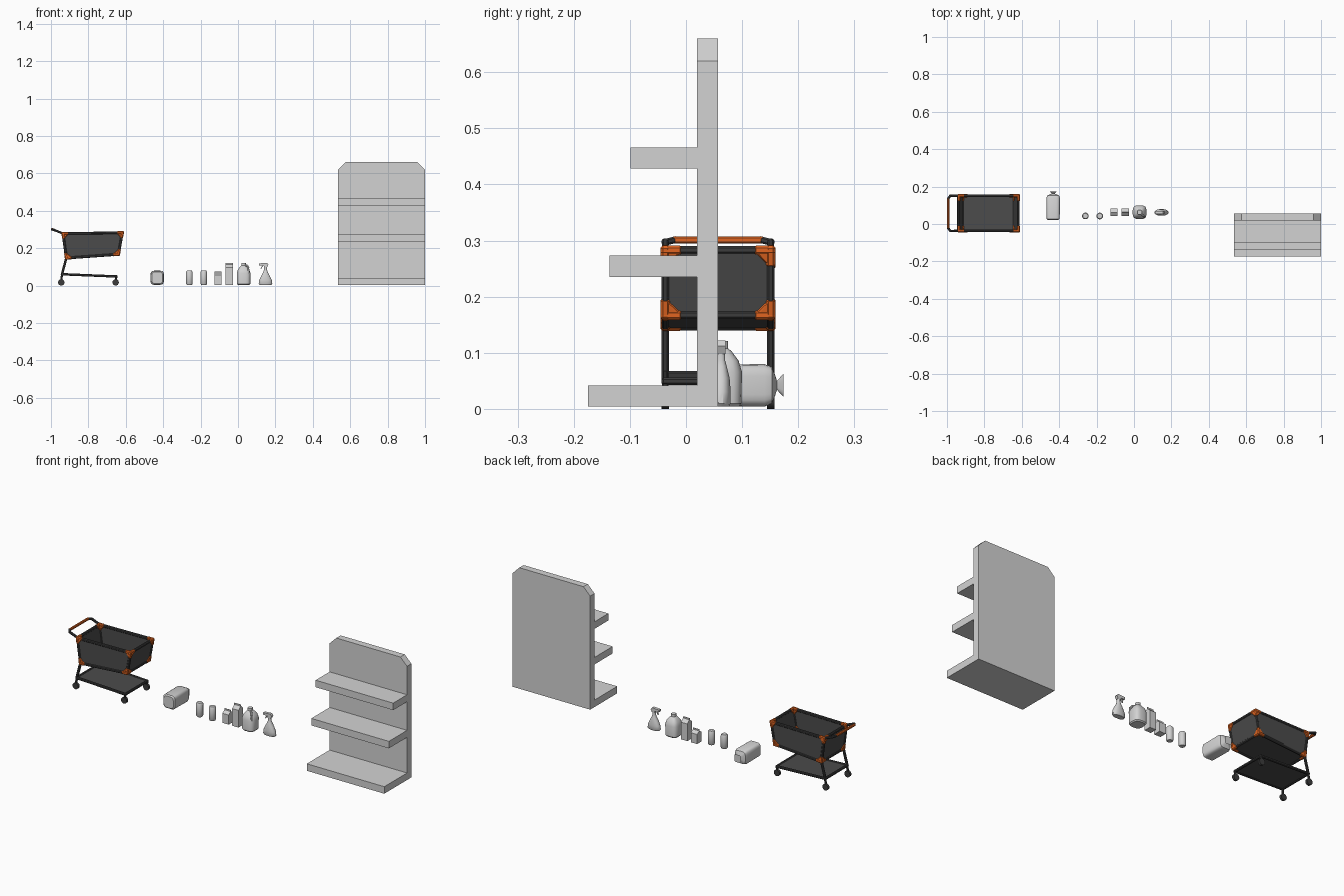
import bpy, bmesh, math
from mathutils import Vector, Matrix

if "Cube" in bpy.data.objects:
    bpy.data.objects.remove(bpy.data.objects["Cube"], do_unlink=True)


def material(name, r, g, b):
    m = bpy.data.materials.new(name)
    m.use_nodes = True
    m.diffuse_color = (r, g, b, 1)
    m.node_tree.nodes["Principled BSDF"].inputs["Base Color"].default_value = (r, g, b, 1)
    return m


GREY = material("light grey", 0.65, 0.65, 0.65)
FRAME = material("dark frame", 0.045, 0.045, 0.045)
PANEL = material("charcoal panel", 0.07, 0.07, 0.07)
ORANGE = material("orange", 0.75, 0.13, 0.015)


def finish(name, bm, mat, smooth=False):
    bmesh.ops.recalc_face_normals(bm, faces=bm.faces[:])
    mesh = bpy.data.meshes.new(name)
    bm.to_mesh(mesh)
    bm.free()
    mesh.materials.append(mat)
    ob = bpy.data.objects.new(name, mesh)
    bpy.context.collection.objects.link(ob)
    if smooth:
        bpy.ops.object.select_all(action='DESELECT')
        ob.select_set(True)
        bpy.context.view_layer.objects.active = ob
        bpy.ops.object.shade_smooth_by_angle(angle=math.radians(35))
    return ob


def prism(name, profile, axis, lo, hi, mat=GREY):
    """Extrude a 2D profile along x (profile in y, z) or y (profile in x, z)."""
    bm = bmesh.new()
    place = (lambda a, b, t: (t, a, b)) if axis == 'x' else (lambda a, b, t: (a, t, b))
    face = bm.faces.new([bm.verts.new(place(a, b, lo)) for a, b in profile])
    ext = bmesh.ops.extrude_face_region(bm, geom=[face])
    moved = [v for v in ext["geom"] if isinstance(v, bmesh.types.BMVert)]
    bmesh.ops.translate(bm, verts=moved, vec=place(0, 0, hi - lo))
    return finish(name, bm, mat)


def rect(a0, a1, b0, b1):
    return [(a0, b0), (a1, b0), (a1, b1), (a0, b1)]


def add_bar(bm, p, q, w, bevel=0.25):
    """Square bar with chamfered edges from p to q."""
    p, q = Vector(p), Vector(q)
    d = q - p
    side = Vector((0, 1, 0)) if abs(d.normalized().y) < 0.7 else Vector((1, 0, 0))
    z = d.normalized()
    x = side.cross(z).normalized()
    rot = Matrix((x, z.cross(x), z)).transposed().to_4x4()
    mat = Matrix.Translation((p + q) / 2) @ rot @ Matrix.Diagonal((w, w, d.length + w, 1))
    verts = bmesh.ops.create_cube(bm, size=1, matrix=mat)["verts"]
    edges = list({e for v in verts for e in v.link_edges})
    bmesh.ops.bevel(bm, geom=edges, offset=w * bevel, segments=1, affect='EDGES')


def bars(name, pairs, w, mat=FRAME):
    bm = bmesh.new()
    for p, q in pairs:
        add_bar(bm, p, q, w)
    return finish(name, bm, mat)


def panel(name, points):
    bm = bmesh.new()
    bm.faces.new([bm.verts.new(p) for p in points])
    ob = finish(name, bm, PANEL)
    mod = ob.modifiers.new("thickness", 'SOLIDIFY')
    mod.thickness, mod.offset = 0.006, 0


def loft(name, sections, centre, n=16, power=2, axis='z'):
    """Skin rounded sections (height, half width, half depth, side shift)."""
    bm = bmesh.new()
    rings = []
    for h, rx, ry, *shift in sections:
        ring = []
        for i in range(n):
            a = 2 * math.pi * (i + 0.5) / n
            c, s = math.cos(a), math.sin(a)
            u = rx * math.copysign(abs(c) ** (2 / power), c) + sum(shift)
            v = ry * math.copysign(abs(s) ** (2 / power), s)
            co = (u, v, h) if axis == 'z' else (u, h, v)
            ring.append(bm.verts.new(Vector(co) + Vector(centre)))
        rings.append(ring)
    for r, t in zip(rings, rings[1:]):
        for i in range(n):
            j = (i + 1) % n
            bm.faces.new((r[i], r[j], t[j], t[i]))
    bm.faces.new(rings[0])
    bm.faces.new(rings[-1])
    return finish(name, bm, GREY, True)


# Display shelf: chamfered back board and three shelves of shrinking depth
BASE = 0.004
prism("shelf_back", [(0.535, BASE), (1, BASE), (1, 0.62), (0.96, 0.66),
                     (0.575, 0.66), (0.535, 0.62)], 'y', 0.02, 0.057)
for label, front, z in (("bottom", -0.175, BASE), ("middle", -0.136, 0.235), ("top", -0.099, 0.428)):
    prism(label + "_shelf", rect(front, 0.02, z, z + 0.038), 'x', 0.535, 1)

# Trolley basket: four corner stations, each on both sides
Y0, Y1, MID = -0.037, 0.151, 0.057
TB, TF, BF, BB = (-0.936, 0.279), (-0.618, 0.283), (-0.639, 0.167), (-0.918, 0.147)
LB, LF = (-0.941, 0.061), (-0.650, 0.049)


def at(station, y):
    return Vector((station[0], y, station[1]))


loop = [TB, TF, BF, BB]
rails = [(at(s, Y0), at(s, Y1)) for s in loop]
for y in (Y0, Y1):
    rails += [(at(s, y), at(t, y)) for s, t in zip(loop, loop[1:] + loop[:1])]
    panel("basket_side", [at(s, y) for s in loop])
bars("basket_frame", rails, 0.014)
for label, s, t in (("back", TB, BB), ("front", TF, BF), ("floor", BF, BB)):
    panel("basket_" + label, [at(s, Y0), at(s, Y1), at(t, Y1), at(t, Y0)])

# Orange corner fittings: gusset wrapped over the meeting rails
for i, s in enumerate(loop):
    for y, other in ((Y0, Y1), (Y1, Y0)):
        c = at(s, y)
        level = at(loop[i ^ 1], y)
        upright = at(loop[3 - i], y)
        across = at(s, other)
        arms = [c + (e - c).normalized() * 0.022 for e in (upright, level, across)]
        bm = bmesh.new()
        for e in arms:
            add_bar(bm, c, e, 0.0165)
        for e in arms[1:]:
            half = bmesh.new()
            for end in (arms[0], e):
                add_bar(half, c, end, 0.013)
            hull = bmesh.ops.convex_hull(half, input=half.verts[:])
            spare = [g for g in hull["geom_interior"] if isinstance(g, bmesh.types.BMVert)]
            bmesh.ops.delete(half, geom=spare, context='VERTS')
            temp = bpy.data.meshes.new("gusset")
            half.to_mesh(temp)
            half.free()
            bm.from_mesh(temp)
            bpy.data.meshes.remove(temp)
        finish("corner_fitting", bm, ORANGE)

# Push handle: dark arms with cut corners, orange grip
H, K = (-0.982, 0.297), (-0.994, 0.301)
arms = []
for y, inner in ((Y0, Y0 + 0.016), (Y1, Y1 - 0.016)):
    arms += [(at(TB, y), at(H, y)), (at(H, y), at(K, inner))]
bars("handle_arms", arms, 0.012)
bars("handle_grip", [(at(K, Y0 + 0.018), at(K, Y1 - 0.018))], 0.013, ORANGE)

# Undercarriage: rear legs, lower frame, tray and casters
under = [(at(s, Y0), at(s, Y1)) for s in (LB, LF)]
for y in (Y0, Y1):
    under += [(at(BB, y), at(LB, y)), (at(LB, y), at(LF, y))]
bars("lower_frame", under, 0.013)
panel("lower_tray", [at(LB, Y0), at(LF, Y0), at(LF, Y1), at(LB, Y1)])
for s in (LB, LF):
    for y in (Y0, Y1):
        x = s[0] - 0.004
        bars("caster_fork", [((s[0], y, s[1]), (x, y, 0.024))], 0.011)
        bm = bmesh.new()
        turn = Matrix.Translation((x, y, 0.017)) @ Matrix.Rotation(math.pi / 2, 4, 'X')
        bmesh.ops.create_cone(bm, cap_ends=True, segments=16, radius1=0.017,
                              radius2=0.017, depth=0.013, matrix=turn)
        finish("caster_wheel", bm, FRAME, True)

# Bagged loaf with a gathered, flaring end
loft("bread_bag", [(0.022, 0.029, 0.031), (0.028, 0.035, 0.037), (0.14, 0.036, 0.038),
                   (0.153, 0.031, 0.033), (0.159, 0.018, 0.018), (0.162, 0.008, 0.008),
                   (0.174, 0.02, 0.021)], (-0.432, 0, 0.042), 20, 4.5, 'y')

# Two cans with necked ends
for name, x, sides in (("food_can", -0.26, 12), ("drink_can", -0.183, 16)):
    loft(name, [(BASE, 0.014, 0.014), (0.01, 0.018, 0.018), (0.073, 0.018, 0.018),
                (0.08, 0.014, 0.014)], (x, 0.043, 0), sides)

# Gable-top cartons
for name, x, shoulder, top in (("small_carton", -0.106, 0.056, 0.076), ("tall_carton", -0.047, 0.097, 0.121)):
    fin = top - 0.008
    prism(name, [(0.044, BASE), (0.083, BASE), (0.083, shoulder), (0.065, fin), (0.065, top),
                 (0.062, top), (0.062, fin), (0.044, shoulder)], 'x', x - 0.019, x + 0.019)

# Milk jug with a bowed handle
loft("jug_body", [(BASE, 0.031, 0.031), (0.01, 0.036, 0.036), (0.066, 0.037, 0.037),
                  (0.086, 0.031, 0.031), (0.102, 0.019, 0.019), (0.108, 0.012, 0.012),
                  (0.121, 0.012, 0.012)], (0.03, 0.063, 0), 20, 3.2)
reach = [(0.008, 0.108), (0.019, 0.107), (0.025, 0.098), (0.027, 0.07)]
path = [Vector((0.03 + r, 0.063 - r, z)) for r, z in reach]
bars("jug_handle", list(zip(path, path[1:])), 0.009, GREY)

# Spray bottle: flat flared body, slim neck, head with nozzle and trigger
SX, SY = 0.147, 0.062
loft("spray_body", [(BASE, 0.032, 0.015), (0.01, 0.037, 0.018), (0.03, 0.034, 0.018),
                    (0.055, 0.022, 0.016), (0.075, 0.011, 0.011), (0.086, 0.008, 0.008),
                    (0.1, 0.008, 0.008)], (SX, SY, 0), 16, 2.3)
prism("spray_head", [(SX - 0.034, 0.108), (SX - 0.008, 0.106), (SX - 0.008, 0.098),
                     (SX + 0.009, 0.098), (SX + 0.016, 0.112), (SX + 0.008, 0.122),
                     (SX - 0.034, 0.119)], 'y', SY - 0.008, SY + 0.008)
prism("spray_trigger", [(SX - 0.018, 0.108), (SX - 0.026, 0.09), (SX - 0.023, 0.089),
                        (SX - 0.012, 0.108)], 'y', SY - 0.004, SY + 0.004)
